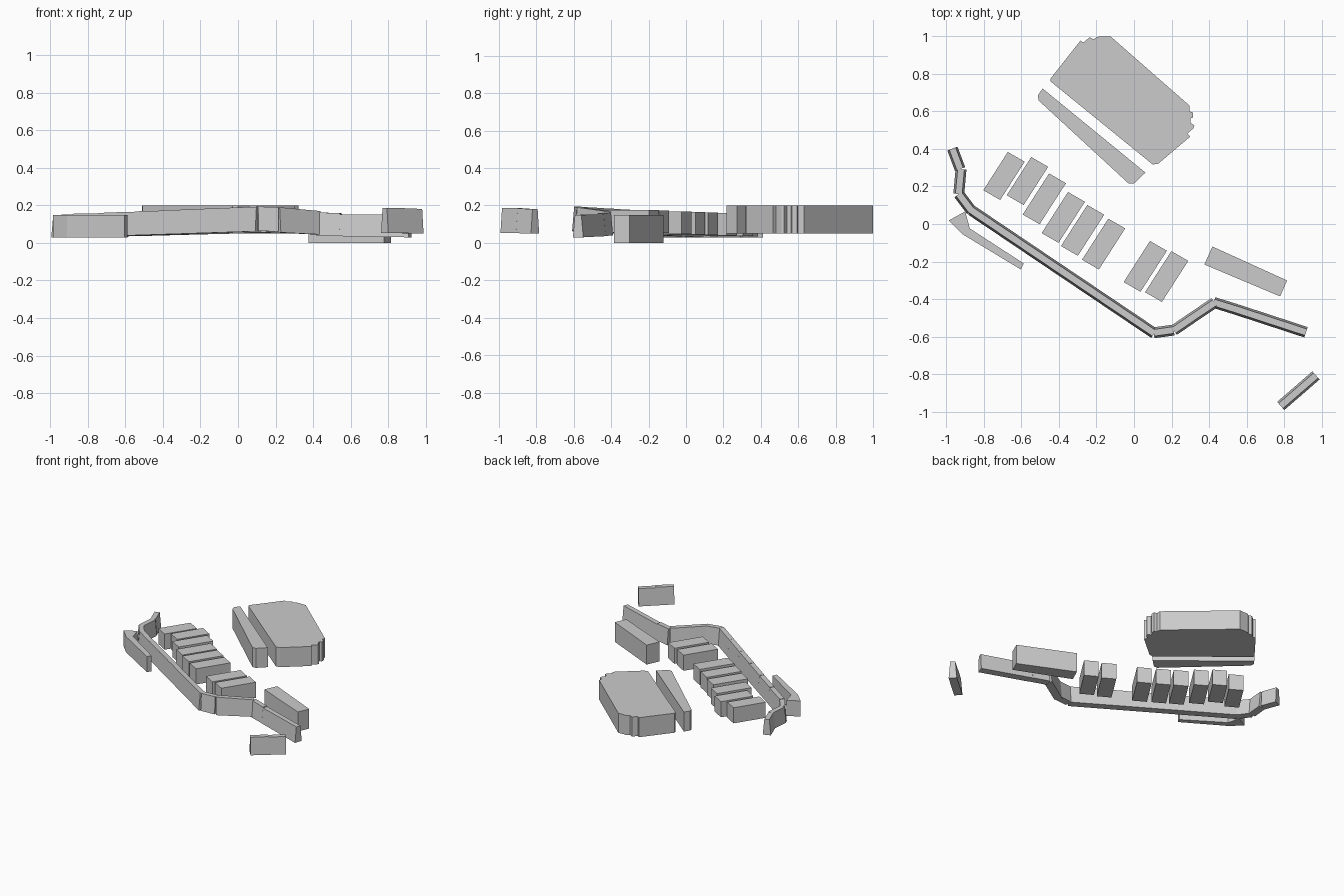
import bpy, bmesh
from mathutils import Vector

if "Cube" in bpy.data.objects:
    bpy.data.objects.remove(bpy.data.objects["Cube"])


def solid(name, bottom, top):
    """Closed solid between two matching outlines of 3D points."""
    bm = bmesh.new()
    lo = [bm.verts.new(p) for p in bottom]
    hi = [bm.verts.new(p) for p in top]
    n = len(lo)
    bm.faces.new(lo)
    bm.faces.new(hi)
    for i in range(n):
        j = (i + 1) % n
        bm.faces.new((lo[i], lo[j], hi[j], hi[i]))
    bmesh.ops.recalc_face_normals(bm, faces=bm.faces)
    me = bpy.data.meshes.new(name)
    bm.to_mesh(me)
    bm.free()
    ob = bpy.data.objects.new(name, me)
    bpy.context.collection.objects.link(ob)
    return ob


def block(name, outline, z0, z1):
    return solid(name, [(x, y, z0) for x, y in outline], [(x, y, z1) for x, y in outline])


def wall(name, a, b, za, zb, base=0.058, crest=0.036):
    """Battered wall length; za and zb are (bottom, top) heights at each end."""
    a, b = Vector(a), Vector(b)
    d = (b - a).normalized()
    side = Vector((-d.y, d.x))

    def ring(w, k):
        s = side * w / 2
        return [(*(a + s), za[k]), (*(b + s), zb[k]), (*(b - s), zb[k]), (*(a - s), za[k])]
    return solid(name, ring(base, 0), ring(crest, 1))


# Large hall with notched corners
block("main_hall", [
    (-.445, .775), (-.285, .978), (-.27, .967), (-.237, .995), (-.215, .985),
    (-.195, .998), (-.125, 1.0), (.295, .632), (.295, .60), (.315, .594),
    (.315, .567), (.30, .562), (.30, .54), (.322, .525), (.316, .51),
    (.285, .482), (.30, .466), (.13, .322), (.10, .317), (-.445, .76)], .05, .2)

# Tapered hall beside it
block("side_hall", [(-.487, .722), (.061, .274), (0, .216), (-.029, .216),
                    (-.508, .658), (-.513, .685)], .05, .2)

# Row of long houses: centre x, centre y, base height
houses = [(-.693, .256, .033), (-.568, .229, .036), (-.478, .134, .039), (-.377, .035, .042),
          (-.274, -.034, .045), (-.162, -.107, .048), (.06, -.226, .053), (.174, -.28, .055)]
along = Vector((.54, .842))
across = Vector((.866, -.5))
for i, (x, y, z) in enumerate(houses):
    c = Vector((x, y))
    L, W = along * (.121 if i < 2 else .130), across * .052
    block(f"row_house_{i + 1}", [c - L - W, c + L - W, c + L + W, c - L + W], z, z + .12)

# Buildings outside the row
block("east_house", [(.418, -.12), (.816, -.301), (.779, -.386), (.375, -.216)], 0, .15)
block("west_house", [(-.987, .019), (-.90, .067), (-.875, -.024), (-.588, -.21),
                     (-.604, -.242), (-.912, -.056)], .03, .15)

# Boundary wall, west bends
wall("wall_west_end", (-.968, .402), (-.927, .293), (.03, .15), (.03, .15))
wall("wall_west_middle", (-.922, .292), (-.934, .160), (.03, .15), (.03, .15))
wall("wall_west_bend", (-.934, .160), (-.866, .070), (.03, .15), (.03, .153))

# Long straight wall in gently stepped lengths
start, end, n = Vector((-.868, .074)), Vector((.108, -.583)), 6
for i in range(n):
    t0, t1 = i / n, (i + 1) / n
    wall(f"wall_long_{i + 1}", start.lerp(end, t0), start.lerp(end, t1),
         (.03 + .032 * t0, .156 + .037 * t0), (.03 + .032 * t1, .152 + .041 * t1))

# South and east bends
wall("wall_south_corner", (.105, -.58), (.212, -.565), (.065, .194), (.06, .19))
wall("wall_south_rise_1", (.212, -.567), (.32, -.493), (.056, .19), (.05, .18))
wall("wall_south_rise_2", (.32, -.493), (.430, -.419), (.05, .18), (.045, .17))
wall("wall_east_1", (.425, -.418), (.55, -.457), (.04, .163), (.037, .158))
wall("wall_east_2", (.55, -.457), (.917, -.577), (.036, .152), (.03, .15))

# Detached wall with a small step on top
wall("detached_wall_1", (.782, -.970), (.878, -.887), (.054, .187), (.052, .187))
wall("detached_wall_2", (.878, -.887), (.970, -.807), (.052, .183), (.05, .182))
